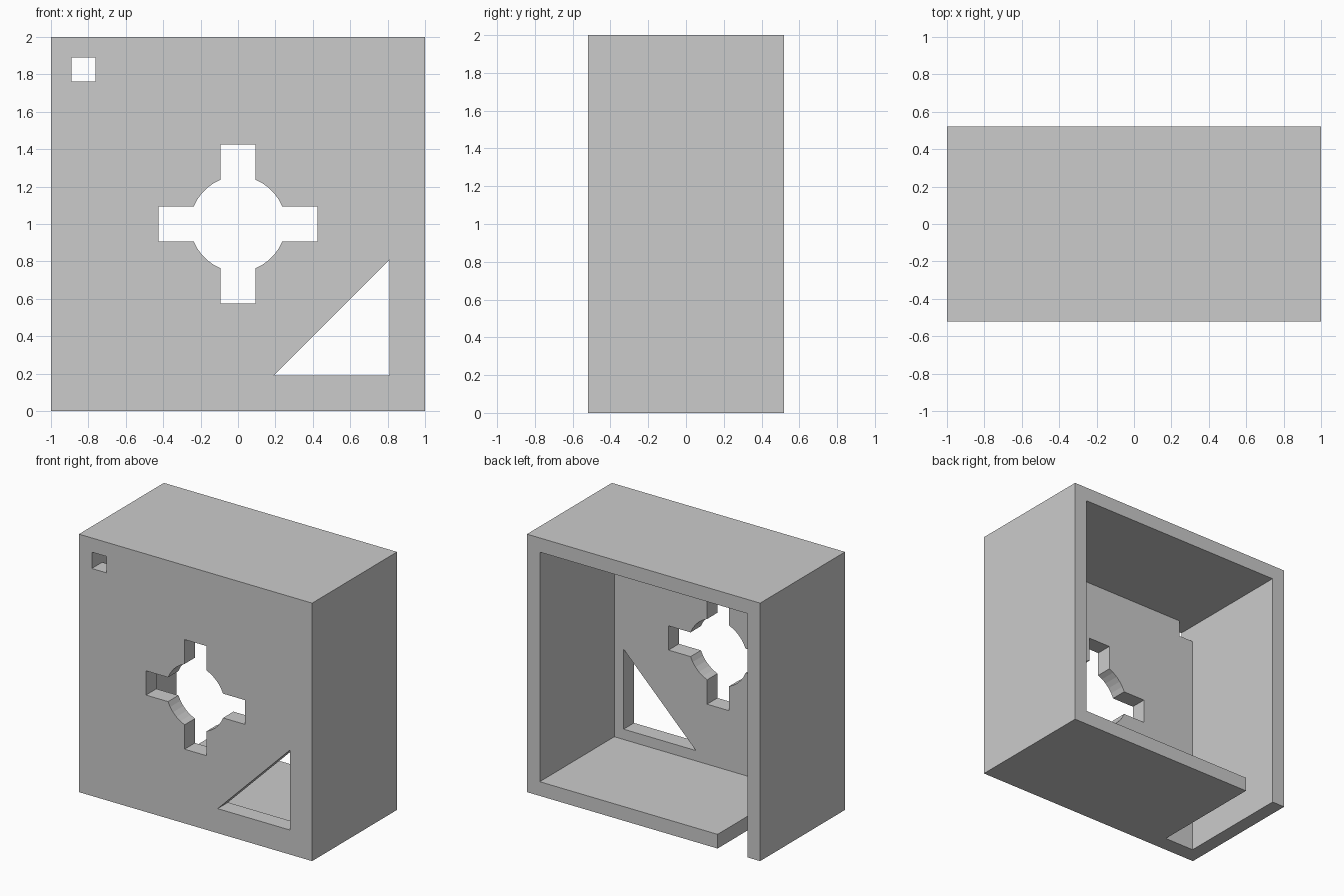
import bpy, bmesh
from math import sin, cos, asin, pi

if "Cube" in bpy.data.objects:
    bpy.data.objects.remove(bpy.data.objects["Cube"])

D = 0.52      # half depth
WALL = 0.11   # side wall thickness
FRONT = 0.127 # front plate thickness
IN = 1 - WALL


def prism(name, profile, y0, y1):
    """Extrude an (x, z) outline from y0 to y1."""
    bm = bmesh.new()
    face = bm.faces.new([bm.verts.new((x, y0, z)) for x, z in profile])
    ext = bmesh.ops.extrude_face_region(bm, geom=[face])
    verts = [g for g in ext["geom"] if isinstance(g, bmesh.types.BMVert)]
    bmesh.ops.translate(bm, verts=verts, vec=(0, y1 - y0, 0))
    bmesh.ops.recalc_face_normals(bm, faces=bm.faces)
    mesh = bpy.data.meshes.new(name)
    bm.to_mesh(mesh)
    bm.free()
    obj = bpy.data.objects.new(name, mesh)
    bpy.context.collection.objects.link(obj)
    return obj


def rect(x0, x1, z0, z1):
    return [(x0, z0), (x1, z0), (x1, z1), (x0, z1)]


def cross_outline(r, half, reach, cz, steps=5):
    """Round hole with four square slots."""
    a0 = asin(half / r)
    pts = []
    for k in range(4):
        c, s = cos(k * pi / 2), sin(k * pi / 2)
        local = [(reach, -half), (reach, half)]
        for i in range(steps + 1):
            a = a0 + (pi / 2 - 2 * a0) * i / steps
            local.append((r * cos(a), r * sin(a)))
        pts += [(c * x - s * z, s * x + c * z + cz) for x, z in local]
    return pts


# Outer block
housing = prism("housing", rect(-1, 1, 0, 2), -D, D)

# Open-backed interior, including the floor gap beside the left wall
cavity = prism("cavity_cutter", [(-IN, -0.2), (-0.635, -0.2), (-0.635, WALL),
                                 (IN, WALL), (IN, 2 - WALL), (-IN, 2 - WALL)],
               -D + FRONT, D + 0.2)

# Openings through the front plate
y0, y1 = -D - 0.2, -D + FRONT + 0.1
cutters = [
    cavity,
    prism("cross_cutter", cross_outline(0.254, 0.094, 0.425, 1.0), y0, y1),
    prism("triangle_cutter", [(0.19, 0.19), (0.81, 0.19), (0.81, 0.81)], y0, y1),
    prism("square_cutter", rect(-IN, -IN + 0.127, IN + 1 - 0.127, IN + 1), y0, y1),
]

# Carve the block, then drop the cutters
bpy.context.view_layer.objects.active = housing
for cutter in cutters:
    cutter.hide_render = True
    mod = housing.modifiers.new(cutter.name, "BOOLEAN")
    mod.operation = "DIFFERENCE"
    mod.solver = "EXACT"
    mod.object = cutter
    bpy.ops.object.modifier_apply(modifier=mod.name)
    bpy.data.objects.remove(cutter)
